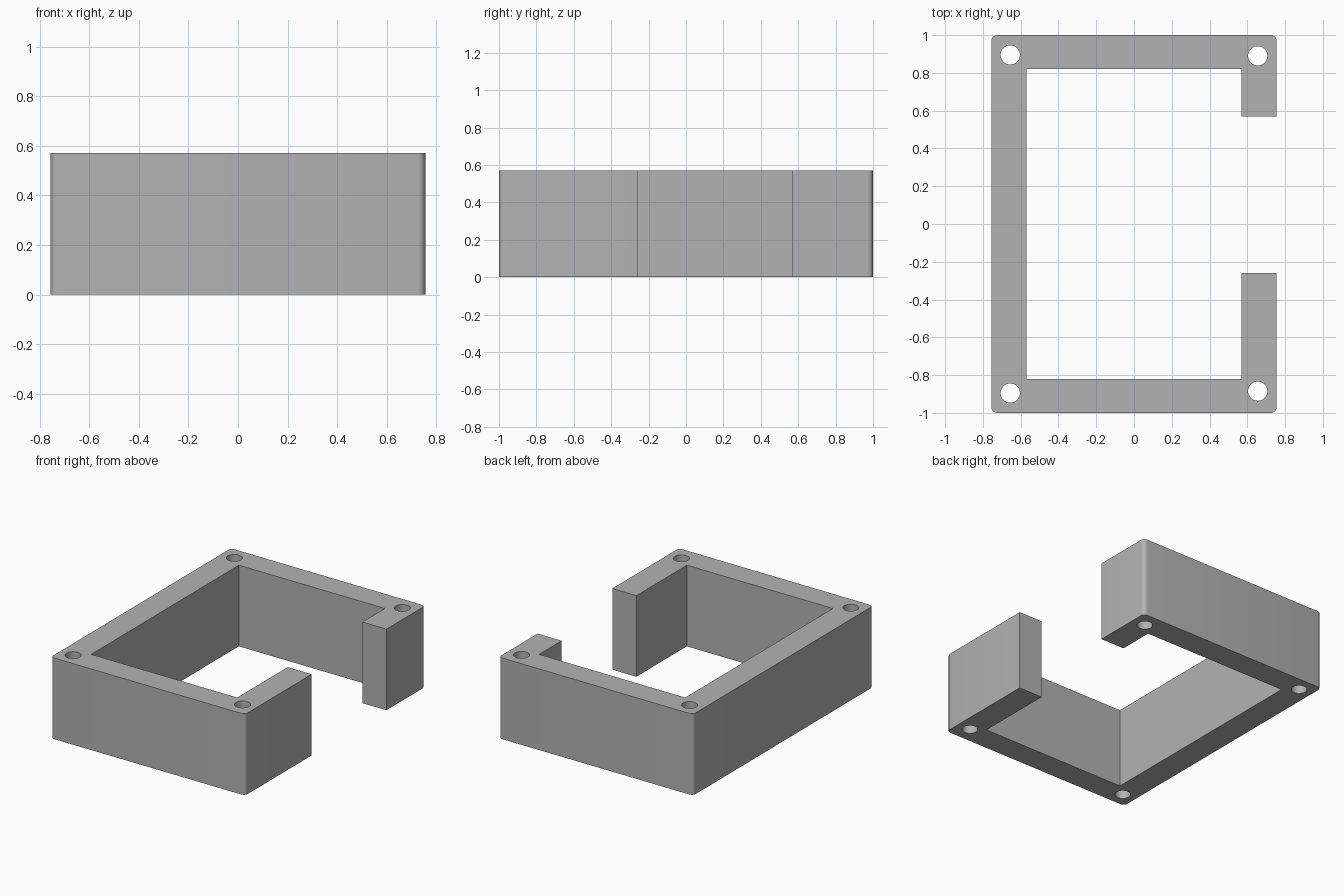
import bpy
import bmesh
from math import radians

cube = bpy.data.objects.get("Cube")
if cube:
    bpy.data.objects.remove(cube, do_unlink=True)

HALF_X, HALF_Y, HEIGHT = 0.755, 1.0, 0.57
IN_X, IN_Y = 0.568, 0.82
GAP_FRONT, GAP_BACK = -0.26, 0.57
CORNER, HOLE = 0.03, 0.051

grey = bpy.data.materials.new("plain grey")
grey.use_nodes = True
colour = (0.45, 0.45, 0.45, 1)
grey.diffuse_color = colour
grey.node_tree.nodes["Principled BSDF"].inputs["Base Color"].default_value = colour


def make_object(name, bm):
    bmesh.ops.recalc_face_normals(bm, faces=bm.faces[:])
    mesh = bpy.data.meshes.new(name)
    bm.to_mesh(mesh)
    bm.free()
    mesh.materials.append(grey)
    obj = bpy.data.objects.new(name, mesh)
    bpy.context.collection.objects.link(obj)
    return obj


# C-shaped wall outline, open on the +x side
outline = [
    (HALF_X, GAP_BACK), (HALF_X, HALF_Y), (-HALF_X, HALF_Y),
    (-HALF_X, -HALF_Y), (HALF_X, -HALF_Y), (HALF_X, GAP_FRONT),
    (IN_X, GAP_FRONT), (IN_X, -IN_Y), (-IN_X, -IN_Y),
    (-IN_X, IN_Y), (IN_X, IN_Y), (IN_X, GAP_BACK),
]
bm = bmesh.new()
base = bm.faces.new([bm.verts.new((x, y, 0)) for x, y in outline])
walls = bmesh.ops.extrude_face_region(bm, geom=[base])["geom"]
top = [v for v in walls if isinstance(v, bmesh.types.BMVert)]
bmesh.ops.translate(bm, verts=top, vec=(0, 0, HEIGHT))

# Rounded outer corners
corners = [e for e in bm.edges
           if all(abs(v.co.x) > HALF_X - 0.01 and abs(v.co.y) > HALF_Y - 0.01
                  for v in e.verts)
           and abs(e.verts[0].co.z - e.verts[1].co.z) > 0.1]
bmesh.ops.bevel(bm, geom=corners, offset=CORNER, segments=6,
                profile=0.5, affect='EDGES')
frame = make_object("open_frame", bm)

# Screw holes through the four corners
bm = bmesh.new()
for x, y in [(-0.655, 0.895), (0.655, 0.89), (-0.655, -0.895), (0.655, -0.885)]:
    pin = bmesh.ops.create_cone(bm, cap_ends=True, segments=40, radius1=HOLE,
                                radius2=HOLE, depth=HEIGHT * 2)
    bmesh.ops.translate(bm, verts=pin["verts"], vec=(x, y, HEIGHT / 2))
cutter = make_object("hole_cutter", bm)
cutter.hide_render = True

cut = frame.modifiers.new("corner holes", 'BOOLEAN')
cut.operation = 'DIFFERENCE'
cut.solver = 'EXACT'
cut.object = cutter

# Apply the holes, then drop the cutter
bpy.ops.object.select_all(action='DESELECT')
frame.select_set(True)
bpy.context.view_layer.objects.active = frame
bpy.ops.object.modifier_apply(modifier=cut.name)
bpy.data.objects.remove(cutter, do_unlink=True)
bpy.ops.object.shade_smooth_by_angle(angle=radians(30))
